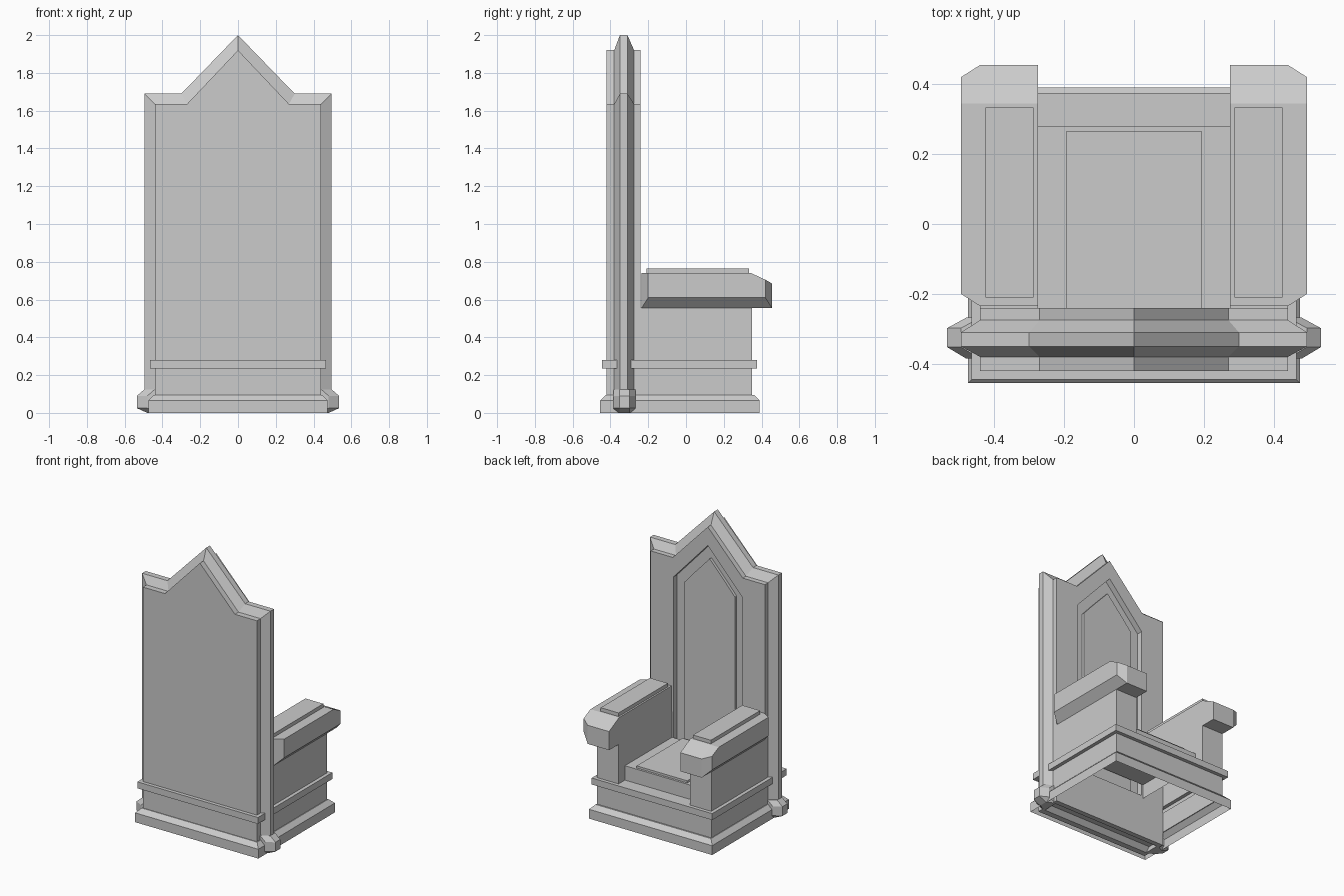
import bpy, bmesh

if "Cube" in bpy.data.objects:
    bpy.data.objects.remove(bpy.data.objects["Cube"])


def finish(name, bm):
    me = bpy.data.meshes.new(name)
    bm.to_mesh(me)
    bm.free()
    ob = bpy.data.objects.new(name, me)
    bpy.context.collection.objects.link(ob)
    return ob


def loft(name, rings, start=True, end=True, mirror=False):
    """Skin equal-length rings of points, with optional end caps."""
    bm = bmesh.new()
    vs = [[bm.verts.new(p) for p in r] for r in rings]
    n = len(rings[0])
    for a, b in zip(vs, vs[1:]):
        for i in range(n):
            j = (i + 1) % n
            bm.faces.new((a[i], a[j], b[j], b[i]))
    if start:
        bm.faces.new(vs[0][::-1])
    if end:
        bm.faces.new(vs[-1])
    bmesh.ops.recalc_face_normals(bm, faces=bm.faces[:])
    ob = finish(name, bm)
    if mirror:
        ob.modifiers.new("mirror", 'MIRROR')
    return ob


def rect(x0, x1, y0, y1, z):
    return [(x0, y0, z), (x1, y0, z), (x1, y1, z), (x0, y1, z)]


def box(name, x0, x1, y0, y1, z0, z1, **kw):
    return loft(name, [rect(x0, x1, y0, y1, z0), rect(x0, x1, y0, y1, z1)], **kw)


def gable(y, half, foot, shoulder, step, step_z, apex):
    """Symmetric pointed outline of the backrest at depth y."""
    right = [(half, foot), (half, shoulder), (step, step_z)]
    pts = right + [(0, apex)] + [(-x, z) for x, z in reversed(right)]
    return [(x, y, z) for x, z in pts]


# Backrest: stepped rim, recessed pointed niche, raised inner panel
outer = (0.495, 0.03, 1.69, 0.30, 1.69, 2.0)
inner = (0.44, 0.0, 1.635, 0.27, 1.635, 1.92)
niche = (0.265, 0.3, 1.50, 0.20, 1.571, 1.79)
panel = (0.195, 0.3, 1.475, 0.12, 1.56, 1.69)
layers = [(-0.42, inner), (-0.38, inner), (-0.35, outer), (-0.31, outer),
          (-0.275, inner), (-0.24, inner), (-0.24, niche), (-0.28, niche),
          (-0.28, panel), (-0.26, panel)]
loft("backrest", [gable(y, *o) for y, o in layers])

# Hollow plinth with base and waist mouldings, open underneath
levels = [(0.475, -0.455, 0.39, 0.0), (0.475, -0.455, 0.39, 0.065),
          (0.445, -0.425, 0.36, 0.095), (0.44, -0.415, 0.35, 0.095),
          (0.44, -0.415, 0.35, 0.235), (0.465, -0.445, 0.375, 0.235),
          (0.465, -0.445, 0.375, 0.28), (0.44, -0.415, 0.35, 0.28)]
loft("plinth", [rect(-w, w, a, b, z) for w, a, b, z in levels], start=False, end=False)

# Flared feet of the backrest rim
foot = []
for x, z in [(0.48, 0.0), (0.535, 0.025), (0.535, 0.09), (0.495, 0.125)]:
    foot.append([(0.42, -0.385, z), (x - 0.055, -0.385, z), (x, -0.352, z),
                 (x, -0.298, z), (x - 0.055, -0.268, z), (0.42, -0.268, z)])
loft("rim_foot", foot, mirror=True)

# Seat: ledge, riser and top as one bent sheet, plus raised seat pad
seat_path = [(0.35, 0.28), (0.28, 0.28), (0.28, 0.38), (-0.24, 0.38)]
bm = bmesh.new()
rows = [[bm.verts.new((x, y, z)) for x in (-0.275, 0.275)] for y, z in seat_path]
for a, b in zip(rows, rows[1:]):
    bm.faces.new((a[0], a[1], b[1], b[0]))
for f in bm.faces:
    f.normal_update()
    if f.normal.y + f.normal.z < 0:
        f.normal_flip()
finish("seat", bm)
box("seat_pad", -0.195, 0.195, -0.24, 0.265, 0.38, 0.395, start=False)

# Arm walls
box("arm_wall", 0.275, 0.44, -0.245, 0.35, 0.28, 0.56, start=False, mirror=True)

# Armrests with sloped nose and chamfered outer face
full = [(-0.235, 0.555), (-0.235, 0.74), (0.345, 0.74), (0.455, 0.685), (0.455, 0.555)]
small = [(-0.2, 0.61), (-0.2, 0.74), (0.345, 0.74), (0.42, 0.705), (0.42, 0.61)]
loft("armrest", [[(x, y, z) for y, z in prof]
                 for x, prof in ((0.275, full), (0.44, full), (0.495, small))], mirror=True)

# Armrest pads
box("arm_pad", 0.287, 0.425, -0.21, 0.333, 0.74, 0.765, start=False, mirror=True)
